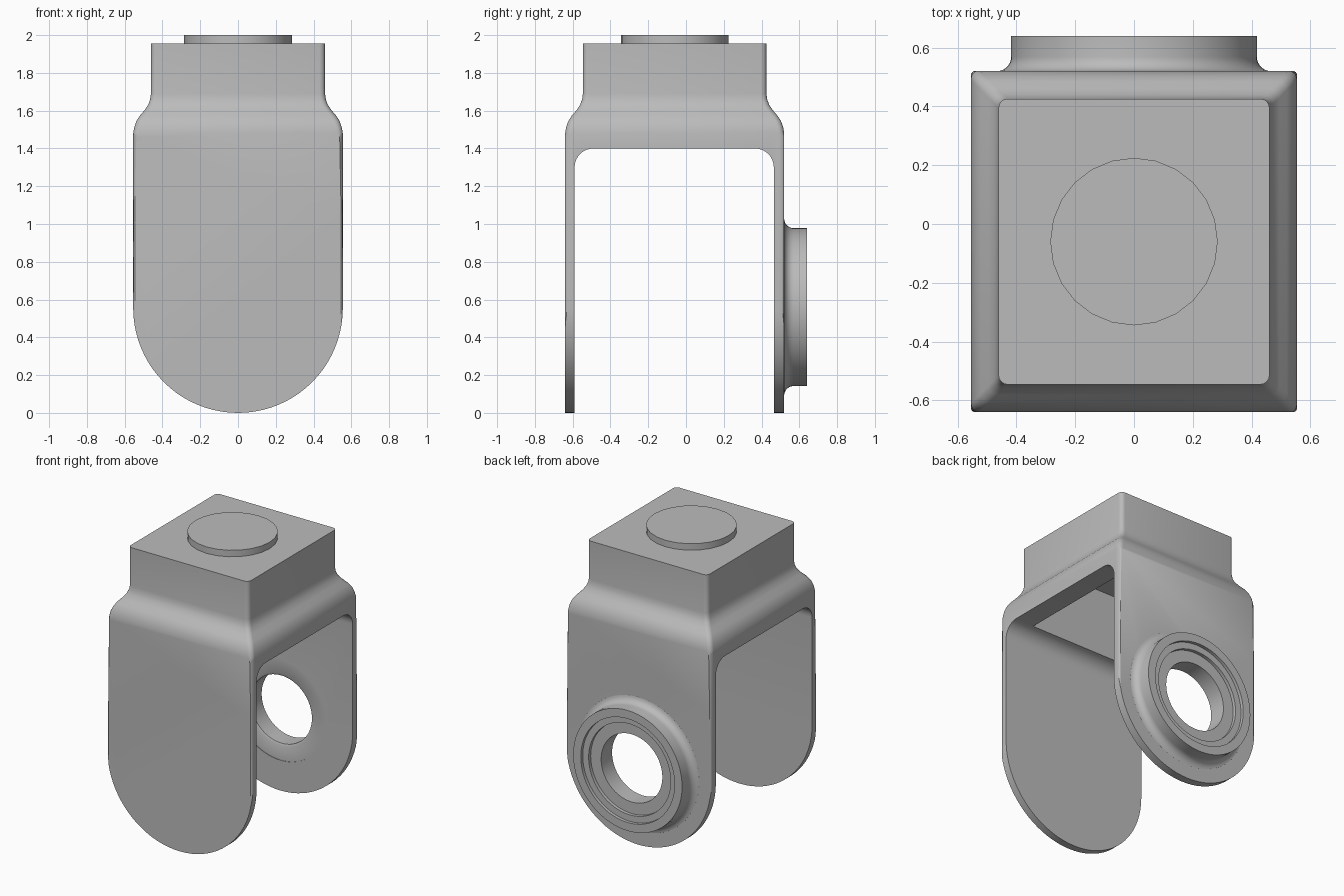
import bpy, bmesh, math
from mathutils import Vector, Matrix

if "Cube" in bpy.data.objects:
    bpy.data.objects.remove(bpy.data.objects["Cube"], do_unlink=True)

grey = bpy.data.materials.new("plain_grey")
grey.use_nodes = True
grey.diffuse_color = (0.5, 0.5, 0.5, 1)
grey.node_tree.nodes["Principled BSDF"].inputs["Base Color"].default_value = (0.5, 0.5, 0.5, 1)

MID_Y = -0.06      # centre of the fork in depth
HALF_X = 0.555     # half width of the arms
HALF_Y = 0.58      # half depth of the fork
AXLE_Z = 0.56      # height of the pivot


def make(name, bm):
    bmesh.ops.recalc_face_normals(bm, faces=bm.faces[:])
    mesh = bpy.data.meshes.new(name)
    bm.to_mesh(mesh)
    bm.free()
    mesh.materials.append(grey)
    obj = bpy.data.objects.new(name, mesh)
    bpy.context.collection.objects.link(obj)
    return obj


def arc(cx, cy, r, start, end, steps):
    return [(cx + r * math.cos(math.radians(start + (end - start) * i / steps)),
             cy + r * math.sin(math.radians(start + (end - start) * i / steps)))
            for i in range(steps + 1)]


def rounded_rect(hx, hy, r):
    pts = []
    for k, (sx, sy) in enumerate([(1, 1), (-1, 1), (-1, -1), (1, -1)]):
        pts += arc(sx * (hx - r), sy * (hy - r), r, 90 * k, 90 * k + 90, 4)
    return pts


def loft(rings, closed=False):
    """Bridge equal rings of points; cap the ends or close the loop."""
    bm = bmesh.new()
    vs = [[bm.verts.new(p) for p in ring] for ring in rings]
    n = len(vs[0])
    pairs = list(zip(vs, vs[1:])) + ([(vs[-1], vs[0])] if closed else [])
    for a, b in pairs:
        for i in range(n):
            j = (i + 1) % n
            bm.faces.new((a[i], a[j], b[j], b[i]))
    if not closed:
        bm.faces.new(vs[0])
        bm.faces.new(vs[-1])
    return bm


def cylinder(r, depth, sides, matrix):
    bm = bmesh.new()
    bmesh.ops.create_cone(bm, cap_ends=True, segments=sides, radius1=r,
                          radius2=r, depth=depth, matrix=matrix)
    return bm


def boolean(obj, cutter, operation):
    cutter.hide_render = True
    mod = obj.modifiers.new("cut", "BOOLEAN")
    mod.operation, mod.object, mod.solver = operation, cutter, "EXACT"
    bpy.context.view_layer.update()
    deps = bpy.context.evaluated_depsgraph_get()
    mesh = bpy.data.meshes.new_from_object(obj.evaluated_get(deps))
    obj.modifiers.clear()
    obj.data = mesh
    bpy.data.objects.remove(cutter, do_unlink=True)


# Fork body: rounded rectangle sections with an S-shaped shoulder
shoulder = [(0.005, -0.2), (0.005, 1.44), (0, 1.48), (-0.005, 1.51), (-0.017, 1.545),
            (-0.035, 1.573), (-0.06, 1.602), (-0.08, 1.632), (-0.09, 1.66),
            (-0.094, 1.69), (-0.094, 1.955)]
fork = make("fork_body", loft(
    [[(x, y + MID_Y, z) for x, y in rounded_rect(HALF_X + d, HALF_Y + d, 0.03)]
     for d, z in shoulder]))

# Arch outline with softened front and back rims trims the arm ends
outline = arc(0, HALF_X, HALF_X, 180, 360, 40) + [(HALF_X, 2.2), (-HALF_X, 2.2)]
arch_bm = loft([[(x, MID_Y + s * HALF_Y, z) for x, z in outline] for s in (-1, 1)])
rims = [e for e in arch_bm.edges if abs(e.verts[0].co.y - e.verts[1].co.y) < 0.001]
bmesh.ops.bevel(arch_bm, geom=rims, offset=0.03, segments=4, profile=0.5, affect="EDGES")
boolean(fork, make("arch_trim", arch_bm), "INTERSECT")

# Slot between the arms, with rounded upper corners
slot = [(0.465, -0.5)] + arc(0.365, 1.3, 0.1, 0, 90, 8)
slot += arc(-0.49, 1.3, 0.1, 90, 180, 8) + [(-0.59, -0.5)]
boolean(fork, make("slot_cutter", loft([[(x, y, z) for y, z in slot] for x in (-1, 1)])),
        "DIFFERENCE")

# Hollow inside the square head
hollow = bmesh.new()
bmesh.ops.create_cube(hollow, size=1, matrix=Matrix.Translation((0, MID_Y, 1.54))
                      @ Matrix.Diagonal((0.82, 0.875, 0.64, 1)))
boolean(fork, make("hollow_cutter", hollow), "DIFFERENCE")

# Round opening in the back arm
turn = Matrix.Translation((0, 0.5, AXLE_Z)) @ Matrix.Rotation(math.pi / 2, 4, "X")
boolean(fork, make("hole_cutter", cylinder(0.35, 0.3, 64, turn)), "DIFFERENCE")

# Pivot boss: stepped ring turned around the y axis (radius, y)
profile = [(0.235, 0.475), (0.25, 0.468), (0.352, 0.468), (0.352, 0.51), (0.468, 0.516)]
profile += [(r, y) for r, y in arc(0.468, 0.57, 0.05, 265, 180, 7)]
profile += [(0.418, 0.64), (0.36, 0.64), (0.36, 0.618), (0.315, 0.618),
            (0.315, 0.595), (0.235, 0.595)]
sides = 64
rings = [[(r * math.cos(2 * math.pi * i / sides), y,
           AXLE_Z + r * math.sin(2 * math.pi * i / sides)) for i in range(sides)]
         for r, y in profile]
boss = make("pivot_boss", loft(rings, closed=True))

# Round pad on top of the head
pad = make("top_pad", cylinder(0.285, 0.06, 24, Matrix.Translation((0, MID_Y, 1.97))))

# Smooth shading with sharp creases kept
bpy.ops.object.select_all(action="DESELECT")
for obj in (fork, boss, pad):
    obj.select_set(True)
bpy.context.view_layer.objects.active = fork
bpy.ops.object.shade_smooth_by_angle(angle=math.radians(30))
